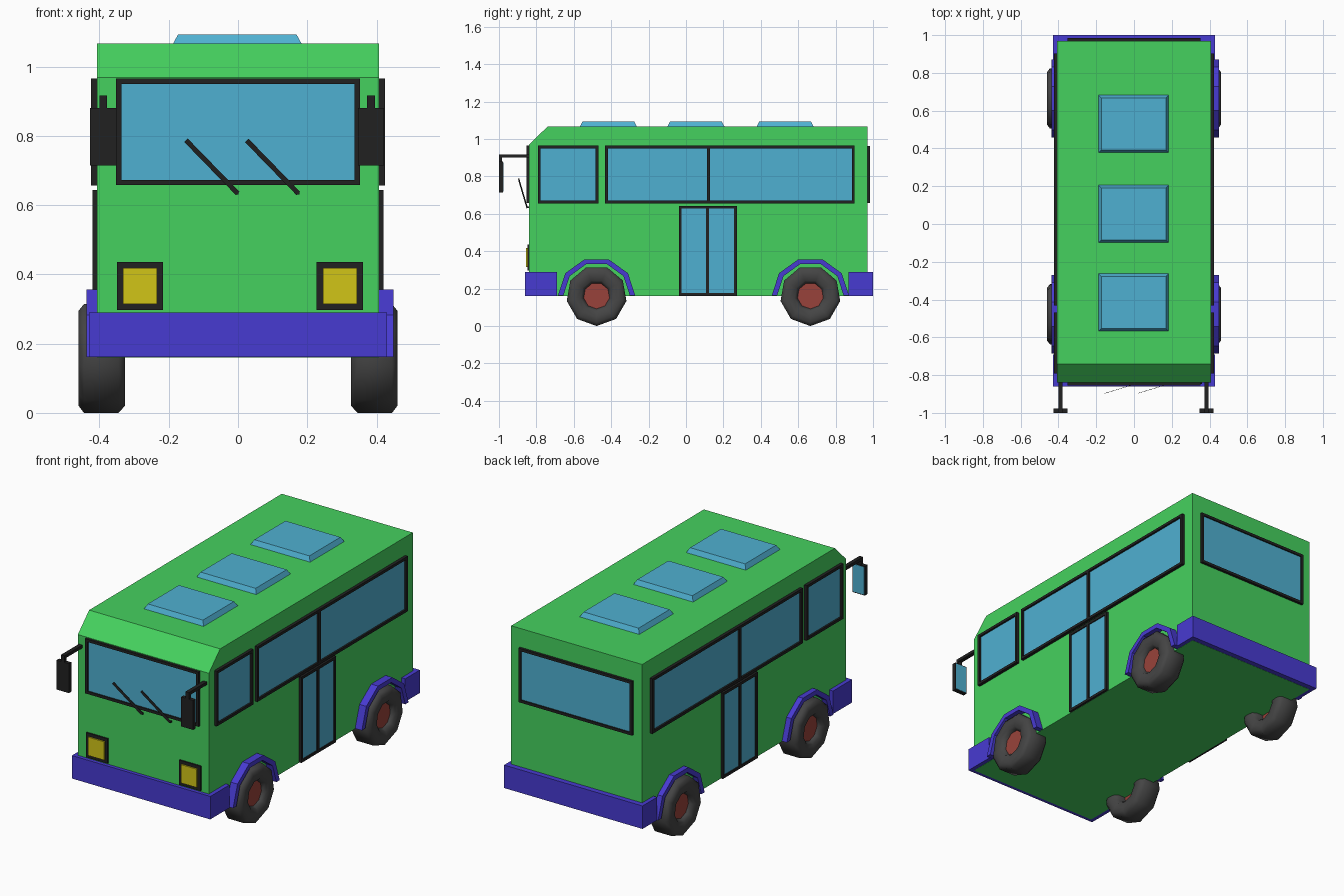
import bpy, bmesh
from math import radians, cos, sin, pi
from mathutils import Vector

if "Cube" in bpy.data.objects:
    bpy.data.objects.remove(bpy.data.objects["Cube"])


def mat(name, *rgb):
    """Material from display colour, converted to linear."""
    m = bpy.data.materials.new(name)
    m.diffuse_color = [((c + .055) / 1.055) ** 2.4 if c > .04 else c / 12.92 for c in rgb] + [1]
    m.use_nodes = True
    m.node_tree.nodes["Principled BSDF"].inputs["Base Color"].default_value = m.diffuse_color
    return m


GREEN = mat("green_paint", .27, .82, .37)
BLUE = mat("blue_trim", .28, .23, .82)
GLASS = mat("glass", .31, .69, .82)
BLACK = mat("black_trim", .13, .13, .13)
TYRE = mat("rubber", .27, .27, .27)
RED = mat("red_hub", .60, .26, .23)
YELLOW = mat("yellow_lamp", .82, .77, .09)


def finish(name, bm, material):
    bmesh.ops.recalc_face_normals(bm, faces=bm.faces[:])
    me = bpy.data.meshes.new(name)
    bm.to_mesh(me)
    bm.free()
    me.materials.append(material)
    ob = bpy.data.objects.new(name, me)
    bpy.context.collection.objects.link(ob)
    return ob


def boxes(name, material, *spans, taper=0):
    """One object from boxes given as (x0, x1, y0, y1, z0, z1); taper insets the top."""
    bm = bmesh.new()
    for x0, x1, y0, y1, z0, z1 in spans:
        for v in bmesh.ops.create_cube(bm, size=1)["verts"]:
            s = v.co.copy()
            t = taper if s.z > 0 else 0
            v.co = ((x0 + t if s.x < 0 else x1 - t),
                    (y0 + t if s.y < 0 else y1 - t),
                    (z0 if s.z < 0 else z1))
    return finish(name, bm, material)


def prism(name, material, yz, x0, x1):
    """Side profile extruded across x."""
    bm = bmesh.new()
    face = bm.faces.new([bm.verts.new((x0, y, z)) for y, z in yz])
    ext = bmesh.ops.extrude_face_region(bm, geom=[face])["geom"]
    bmesh.ops.translate(bm, vec=(x1 - x0, 0, 0),
                        verts=[g for g in ext if isinstance(g, bmesh.types.BMVert)])
    return finish(name, bm, material)


def lathe(name, material, profile, centre, side, closed, n=9):
    """Revolve (x, radius) points around an x-parallel axle."""
    bm = bmesh.new()
    rings = []
    for i in range(n):
        a = -pi / 2 + 2 * pi * i / n
        rings.append([bm.verts.new((side * x, centre[0] + r * cos(a), centre[1] + r * sin(a)))
                      for x, r in profile])
    m = len(profile)
    for i in range(n):
        p, q = rings[i], rings[(i + 1) % n]
        for j in range(m if closed else m - 1):
            k = (j + 1) % m
            bm.faces.new((p[j], p[k], q[k], q[j]))
    if not closed:
        bm.faces.new([r[0] for r in rings])
        bm.faces.new([r[-1] for r in rings])
    return finish(name, bm, material)


def panel(name, axis, sign, wall, u0, u1, z0, z1, split=None, fill=GLASS,
          bar=.015, out=.014, fill_out=.007):
    """Framed pane on a wall; axis 'x' is a side wall, 'y' an end wall."""
    def span(a0, a1, b0, b1, depth):
        d = sorted((sign * (wall - .01), sign * (wall + depth)))
        return (*d, a0, a1, b0, b1) if axis == "x" else (a0, a1, *d, b0, b1)
    bars = [span(u0, u1, z0, z0 + bar, out), span(u0, u1, z1 - bar, z1, out),
            span(u0, u0 + bar, z0 + bar, z1 - bar, out),
            span(u1 - bar, u1, z0 + bar, z1 - bar, out)]
    if split is not None:
        bars.append(span(split - .009, split + .009, z0 + bar, z1 - bar, out))
    boxes(name + "_frame", BLACK, *bars)
    boxes(name + "_pane", fill, span(u0 + bar, u1 - bar, z0 + bar, z1 - bar, fill_out))


# Body shell with sloped front roof edge
W, FRONT, BACK = .407, -.84, .97
prism("body", GREEN, [(FRONT, .16), (BACK, .16), (BACK, 1.067), (-.74, 1.067), (FRONT, .968)], -W, W)

# Bumpers
boxes("front_bumper", BLUE, (-.43, .43, -.86, -.69, .161, .29))
boxes("rear_bumper", BLUE, (-.43, .43, .87, 1.0, .161, .29))

# Roof hatches
for i, y in enumerate((-.415, .053, .530)):
    boxes(f"roof_hatch_{i + 1}", GLASS, (-.191, .187, y - .156, y + .156, 1.06, 1.093), taper=.018)

# Windscreen and rear window
panel("windscreen", "y", -1, -FRONT, -.352, .352, .658, .965)
panel("rear_window", "y", 1, BACK, -.352, .352, .658, .962)

# Side windows and doors
for side, label in ((-1, "left"), (1, "right")):
    panel(label + "_cab_window", "x", side, W, -.792, -.468, .656, .965, out=.017)
    panel(label + "_long_window", "x", side, W, -.432, .902, .656, .965, split=.12, out=.017)
    panel(label + "_door", "x", side, W, -.038, .272, .161, .643, split=.115, out=.013)

# Headlights
for label, x in (("left", -.283), ("right", .294)):
    panel(label + "_headlight", "y", -1, -FRONT, x - .067, x + .067, .297, .436,
          fill=YELLOW, bar=.018, out=.008, fill_out=.016)

# Windscreen wipers, thin slanted blades
for i, x in enumerate((-.15, .025)):
    a, b = Vector((x, -.895, .787)), Vector((x + .149, -.85, .634))
    w, t = Vector((.005, .0015, .005)), Vector((0, .001, 0))
    bm = bmesh.new()
    corners = [[bm.verts.new(p + s * w + k * t) for s, k in ((1, 1), (1, -1), (-1, -1), (-1, 1))]
               for p in (a, b)]
    bm.faces.new(corners[0])
    bm.faces.new(corners[1])
    for j in range(4):
        k = (j + 1) % 4
        bm.faces.new((corners[0][j], corners[0][k], corners[1][k], corners[1][j]))
    finish(f"wiper_{i + 1}", bm, BLACK)
    boxes(f"wiper_pivot_{i + 1}", BLACK, (x + .142, x + .152, -.852, -.835, .631, .640))

# Wing mirrors with glass facing back
for label, x in (("left", -.389), ("right", .384)):
    boxes(label + "_mirror_arm", BLACK,
          (x - .011, x + .011, -1.0, -.83, .90, .917),
          (x - .011, x + .011, -1.0, -.983, .87, .905))
    boxes(label + "_mirror", BLACK, (x - .038, x + .038, -1.0, -.978, .715, .88))
    boxes(label + "_mirror_glass", GLASS, (x - .034, x + .034, -.985, -.976, .720, .875))

# Wheels and wheel arches
tyre = [(.435, .07), (.455, .085), (.46, .115), (.46, .142), (.445, .162), (.345, .162),
        (.327, .142), (.327, .115), (.332, .085), (.35, .07)]
for end, y in (("front", -.478), ("rear", .665)):
    arc = [radians(36 * i) for i in range(6)]
    ring = ([(y + .207 * cos(a), .162 + .205 * sin(a)) for a in arc] +
            [(y + .178 * cos(a), .162 + .178 * sin(a)) for a in reversed(arc)])
    for side, label, reach in ((-1, "left", .437), (1, "right", .449)):
        ob = lathe(f"{end}_{label}_tyre", TYRE, tyre, (y, .162), side, True)
        bpy.ops.object.select_all(action="DESELECT")
        ob.select_set(True)
        bpy.context.view_layer.objects.active = ob
        bpy.ops.object.shade_smooth_by_angle(angle=radians(60))
        lathe(f"{end}_{label}_hub", RED, [(.395, .074), (.432, .074)], (y, .162), side, False)
        prism(f"{end}_{label}_arch", BLUE, ring, side * .40, side * reach)
